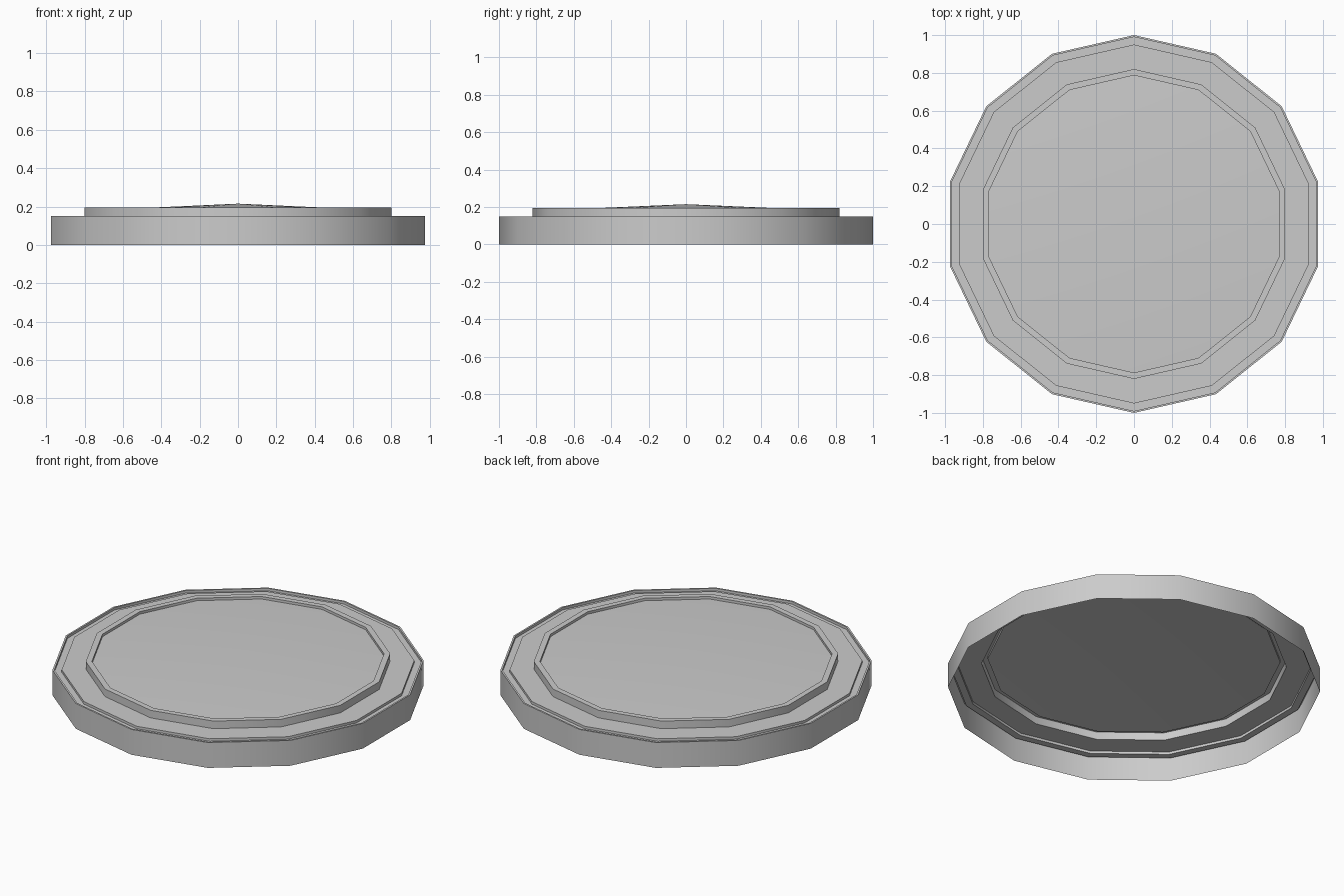
import bpy, bmesh
from math import sin, cos, pi, radians

if "Cube" in bpy.data.objects:
    bpy.data.objects.remove(bpy.data.objects["Cube"])

SIDES = 14

def lathe(name, profile, apex=None):
    """Revolve (radius, z) points round the z axis, optionally closing to an apex."""
    bm = bmesh.new()
    rings = []
    for r, z in profile:
        rings.append([bm.verts.new((r * sin(2 * pi * i / SIDES),
                                    r * cos(2 * pi * i / SIDES), z))
                      for i in range(SIDES)])
    for a, b in zip(rings, rings[1:]):
        for i in range(SIDES):
            j = (i + 1) % SIDES
            bm.faces.new((a[j], a[i], b[i], b[j]))
    if apex is not None:
        top = bm.verts.new((0, 0, apex))
        for i in range(SIDES):
            bm.faces.new((rings[-1][(i + 1) % SIDES], rings[-1][i], top))
    # outward / upward normals
    bm.normal_update()
    if bm.faces[:][-1].normal.z < 0:
        bmesh.ops.reverse_faces(bm, faces=bm.faces[:])
    mesh = bpy.data.meshes.new(name)
    bm.to_mesh(mesh)
    bm.free()
    ob = bpy.data.objects.new(name, mesh)
    bpy.context.collection.objects.link(ob)
    bpy.ops.object.select_all(action='DESELECT')
    ob.select_set(True)
    bpy.context.view_layer.objects.active = ob
    bpy.ops.object.shade_smooth_by_angle(angle=radians(30))
    return ob

# Open-bottomed lid: outer skirt, rim groove, flat ring, raised lip, shallow domed centre
lathe("lid", [
    (1.0, 0.0), (1.0, 0.15),        # skirt
    (0.99, 0.15), (0.99, 0.135),    # thin outer rim
    (0.95, 0.135), (0.95, 0.15),    # groove
    (0.82, 0.15), (0.82, 0.195),    # flat ring and step
    (0.787, 0.195), (0.787, 0.18),  # raised lip and recess
], apex=0.215)
